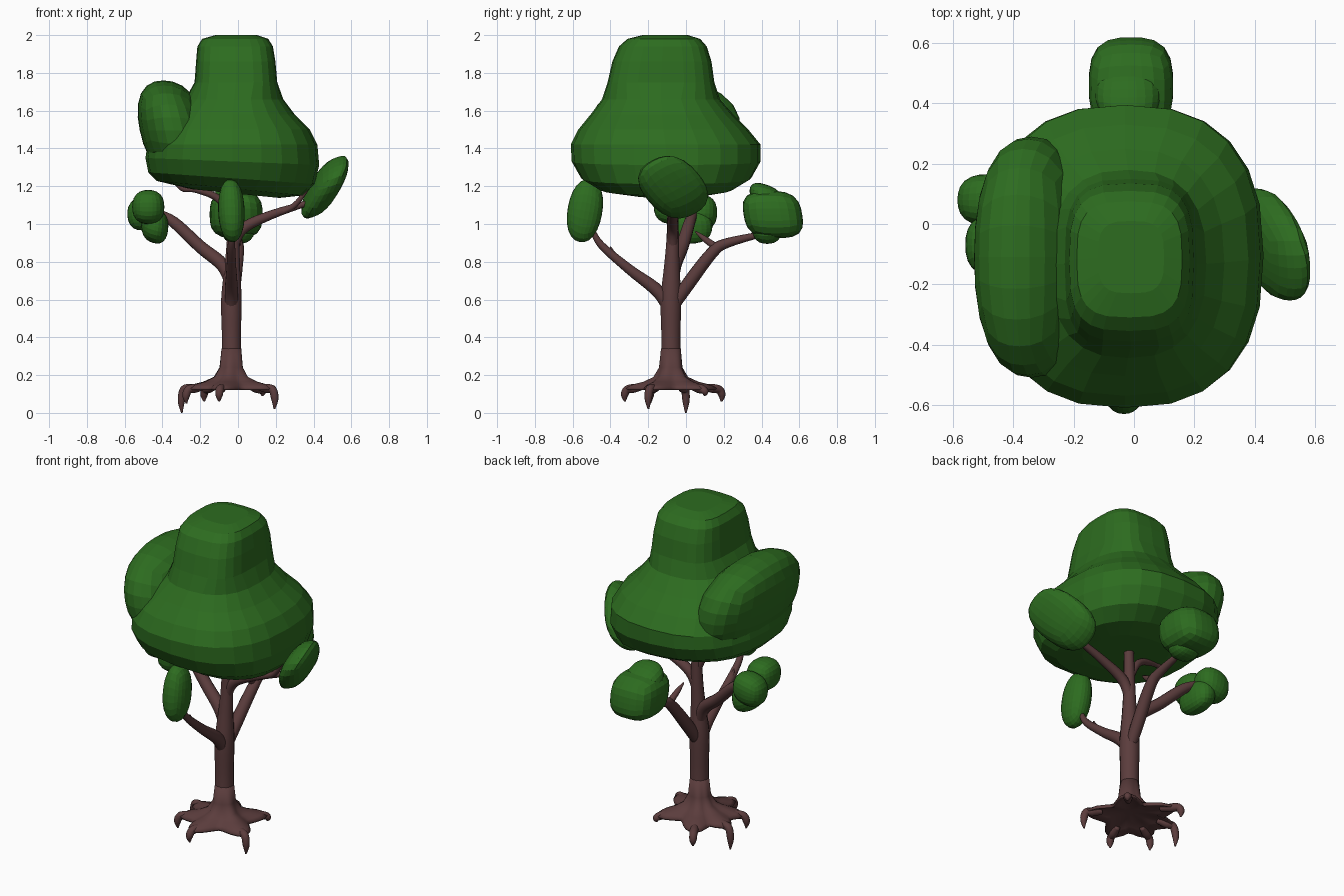
import bpy, bmesh, math
from mathutils import Vector, Matrix

if "Cube" in bpy.data.objects:
    bpy.data.objects.remove(bpy.data.objects["Cube"])


def material(name, rgb):
    m = bpy.data.materials.new(name)
    m.diffuse_color = (*rgb, 1)
    m.use_nodes = True
    m.node_tree.nodes["Principled BSDF"].inputs["Base Color"].default_value = m.diffuse_color
    return m


BARK = material("bark", (0.105, 0.046, 0.046))
LEAF = material("leaf", (0.026, 0.15, 0.014))


def finish(bm, name, mat, smooth=False):
    bmesh.ops.recalc_face_normals(bm, faces=bm.faces)
    me = bpy.data.meshes.new(name)
    bm.to_mesh(me)
    bm.free()
    me.materials.append(mat)
    for p in me.polygons:
        p.use_smooth = smooth
    ob = bpy.data.objects.new(name, me)
    bpy.context.collection.objects.link(ob)
    return ob


def loft(name, rings, mat, smooth=False):
    """Skin closed rings of points and cap both ends."""
    bm = bmesh.new()
    vs = [[bm.verts.new(p) for p in r] for r in rings]
    n = len(rings[0])
    for a, b in zip(vs, vs[1:]):
        for i in range(n):
            j = (i + 1) % n
            bm.faces.new((a[i], a[j], b[j], b[i]))
    bm.faces.new(vs[0])
    bm.faces.new(vs[-1])
    return finish(bm, name, mat, smooth)


def blob(name, centre, a, b, c, power=2.4):
    """Rounded quad lump spanned by three half-axis vectors."""
    bm = bmesh.new()
    bmesh.ops.create_cube(bm, size=2)
    bmesh.ops.subdivide_edges(bm, edges=bm.edges[:], cuts=5, use_grid_fill=True)
    m = Matrix((a, b, c)).transposed()
    for v in bm.verts:
        p = Vector([math.tan(k * math.pi / 4) for k in v.co])
        p /= sum(abs(k) ** power for k in p) ** (1 / power)
        v.co = m @ p + Vector(centre)
    return finish(bm, name, LEAF)


def limb(name, pts):
    """Smooth tapered tube through (x, y, z, radius) points."""
    def at(t):
        i = min(int(t), len(pts) - 2)
        f = t - i
        p0, p1, p2, p3 = [Vector(pts[max(0, min(len(pts) - 1, i + k))]) for k in (-1, 0, 1, 2)]
        return 0.5 * (2 * p1 + (p2 - p0) * f + (2 * p0 - 5 * p1 + 4 * p2 - p3) * f * f
                      + (3 * p1 - p0 - 3 * p2 + p3) * f ** 3)
    steps = 5 * (len(pts) - 1)
    ps = [at(k / 5) for k in range(steps + 1)]
    rings, side = [], None
    for k, p in enumerate(ps):
        d = (ps[min(k + 1, steps)].xyz - ps[max(k - 1, 0)].xyz).normalized()
        side = d.orthogonal() if side is None else side - d * side.dot(d)
        side.normalize()
        up = d.cross(side)
        rings.append([p.xyz + max(p.w, 0.003) * (side * math.cos(t) + up * math.sin(t))
                      for t in [i * math.tau / 12 for i in range(12)]])
    return loft(name, rings, BARK, True)


# trunk and branches
limb("trunk", [(-.035, -.08, .25, .055), (-.035, -.08, .4, .052), (-.035, -.08, .6, .056),
               (-.03, -.075, .78, .042), (-.025, -.07, .95, .033), (-.02, -.07, 1.25, .026)])
limb("front_branch", [(-.035, -.07, .5, .03), (-.035, -.14, .635, .036), (-.035, -.3, .76, .027),
                      (-.035, -.45, .89, .02), (-.035, -.5, .98, .012)])
limb("front_twig", [(-.035, -.33, .78, .02), (-.04, -.37, .82, .016), (-.045, -.4, .88, .003)])
limb("back_branch", [(-.03, -.07, .56, .03), (-.02, .01, .68, .036), (0, .14, .85, .032),
                     (0, .22, .9, .026), (0, .42, .95, .014)])
limb("back_twig", [(0, .17, .87, .02), (-.01, .1, .92, .016), (-.02, .05, .96, .004)])
limb("left_branch", [(-.03, -.07, .66, .03), (-.08, -.06, .78, .036), (-.2, -.02, .88, .034),
                     (-.34, .02, 1.01, .03), (-.44, .05, 1.07, .014)])
limb("right_branch", [(-.03, -.07, .85, .026), (.02, -.07, .97, .03), (.18, -.07, 1.05, .024),
                      (.4, -.06, 1.12, .014)])
limb("right_twig", [(.22, -.07, 1.06, .018), (.3, -.08, 1.1, .015), (.37, -.1, 1.19, .01)])
limb("crown_branch", [(-.03, -.07, 1.0, .02), (-.1, -.08, 1.13, .02), (-.22, -.1, 1.18, .016),
                      (-.3, -.11, 1.19, .014), (-.36, -.12, 1.27, .01)])

# clawed roots around a webbed star base
C = Vector((-.035, -.08))
TIPS = [(-.3, 0, 0), (.195, -.2, .02), (-.1, -.325, .06), (-.18, .19, .06), (.13, .1, .09), (-.275, -.19, .05)]
for i, (x, y, z) in enumerate(TIPS):
    q = Vector((x, y)) - C
    row = [(.6, .137, .014), (.8, .13, .024), (.95, .122, .022), (1, (z + .125) / 2, .019), (.99, z, .004)]
    limb(f"root_{i + 1}", [(C.x + q.x * f, C.y + q.y * f, h, r) for f, h, r in row])


def web(t):
    d = Vector((math.cos(t), math.sin(t)))
    return max(max(0, d.dot((Vector(p[:2]) - C).normalized())) ** 12 * (Vector(p[:2]) - C).length
               for p in TIPS)


base = []
for z, r, w in [(.34, .0525, 0), (.24, .059, .02), (.19, .075, .08), (.165, .1, .2),
                (.147, .13, .36), (.13, .142, .42), (.12, .138, .4), (.14, .105, .3), (.155, .04, 0)]:
    base.append([(C.x + math.cos(t) * (r + w * web(t)), C.y + math.sin(t) * (r + w * web(t)), z)
                 for t in [k * math.tau / 48 for k in range(48)]])
loft("root_base", base, BARK, True)

# main crown: stacked rounded-rectangle rings, (z, x0, x1, y0, y1, tilt)
CROWN = [(1.16, -.25, .22, -.3, .12, -.1), (1.185, -.43, .34, -.46, .25, -.1),
         (1.24, -.475, .405, -.555, .345, -.07), (1.33, -.49, .43, -.605, .395, -.04),
         (1.42, -.48, .42, -.61, .395, 0), (1.5, -.44, .38, -.57, .33, 0),
         (1.58, -.36, .3, -.505, .25, 0), (1.66, -.28, .24, -.445, .18, 0),
         (1.75, -.23, .208, -.415, .15, 0), (1.86, -.222, .198, -.39, .135, 0),
         (1.94, -.215, .185, -.355, .11, 0), (1.98, -.19, .16, -.31, .075, 0),
         (2.0, -.12, .1, -.23, .01, 0)]
rings = []
for z, x0, x1, y0, y1, tilt in CROWN:
    ring = []
    for k in range(24):
        c, s = math.cos(k * math.tau / 24), math.sin(k * math.tau / 24)
        e = .62 if z > 1.7 else .8
        x = (x0 + x1) / 2 + (x1 - x0) / 2 * math.copysign(abs(c) ** e, c)
        y = (y0 + y1) / 2 + (y1 - y0) / 2 * math.copysign(abs(s) ** e, s)
        ring.append((x, y, z + tilt * x))
    rings.append(ring)
loft("crown", rings, LEAF)
blob("crown_side_lobe", (-.34, -.11, 1.495), (.18, 0, 0), (0, .4, 0), (-.055, 0, .265), 2.3)

# small leaf clumps on the branch ends
blob("front_leaf", (-.035, -.535, 1.07), (.07, 0, 0), (0, .09, -.02), (-.005, .03, .165), 2.2)
blob("right_leaf", (.46, -.068, 1.195), (.09, 0, .03), (0, .13, .07), (.075, -.115, .135), 2.5)
blob("back_leaf", (-.01, .46, 1.05), (.14, 0, 0), (0, .155, 0), (0, -.02, .125), 3)
blob("back_leaf_top", (-.02, .44, 1.12), (.11, 0, 0), (0, .1, -.03), (0, -.02, .09))
blob("back_leaf_bottom", (0, .43, .98), (.09, 0, 0), (0, .08, 0), (0, 0, .085))
blob("left_leaf_front", (-.475, -.07, 1.09), (.085, 0, 0), (0, .1, 0), (0, 0, .09))
blob("left_leaf_back", (-.49, .08, 1.06), (.095, 0, .02), (0, .085, 0), (-.01, 0, .09))
blob("left_leaf_bottom", (-.44, .02, .99), (.07, 0, -.02), (0, .12, 0), (.01, 0, .09))
